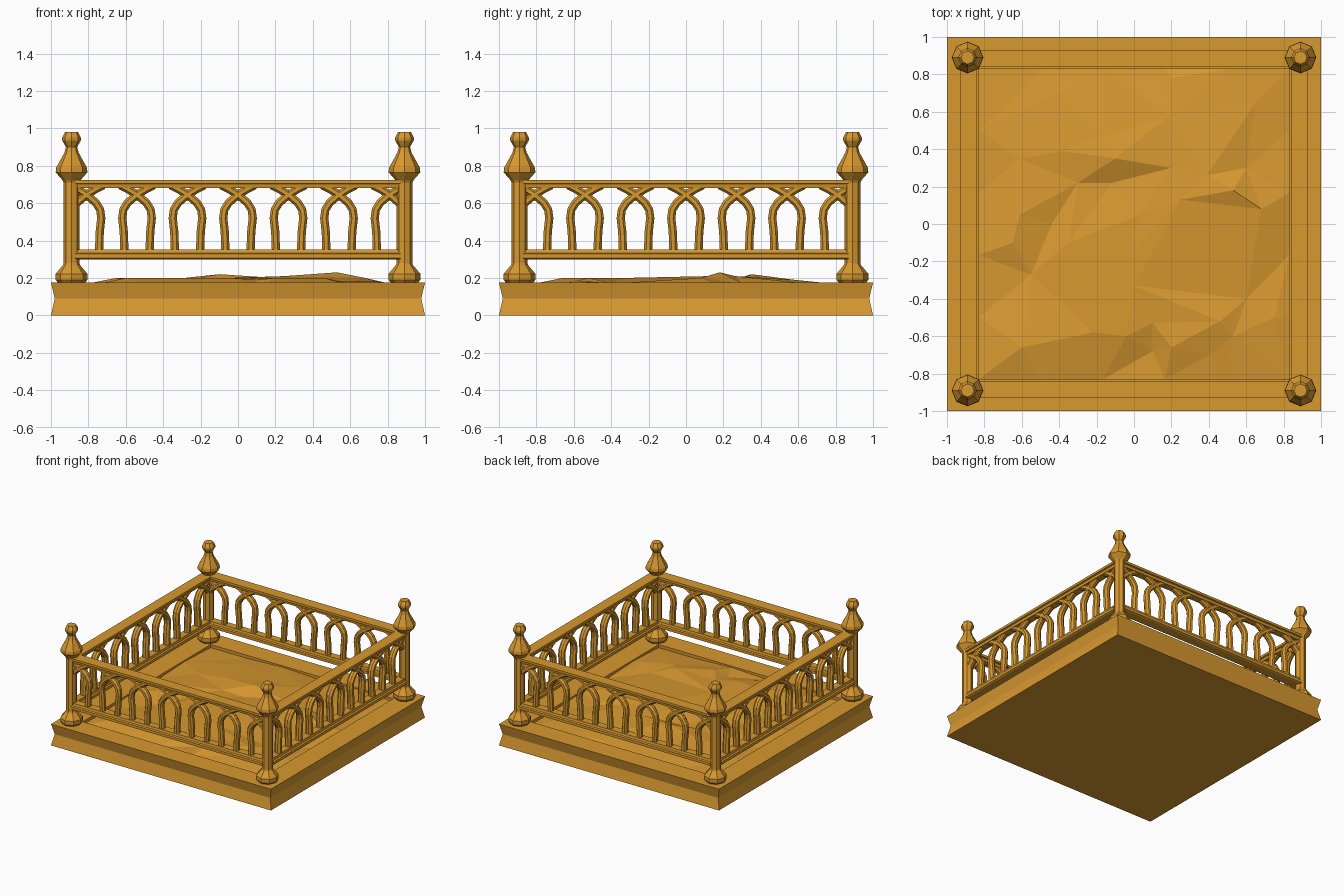
import bpy, bmesh, math
from mathutils import Vector, geometry

cube = bpy.data.objects.get("Cube")
if cube:
    bpy.data.objects.remove(cube, do_unlink=True)

ochre = bpy.data.materials.new("ochre")
ochre.use_nodes = True
ochre.diffuse_color = (0.69, 0.32, 0.03, 1)
ochre.node_tree.nodes["Principled BSDF"].inputs["Base Color"].default_value = (0.69, 0.32, 0.03, 1)


def to_mesh(bm, name, fix_normals=True):
    if fix_normals:
        bmesh.ops.recalc_face_normals(bm, faces=bm.faces[:])
    mesh = bpy.data.meshes.new(name)
    bm.to_mesh(mesh)
    bm.free()
    mesh.materials.append(ochre)
    return mesh


def place(mesh, name, location=(0, 0, 0), turn=0.0):
    obj = bpy.data.objects.new(name, mesh)
    obj.location = location
    obj.rotation_euler.z = turn
    bpy.context.collection.objects.link(obj)
    return obj


def skin(bm, rings):
    """Join rings of points into a closed, capped tube."""
    rings = [[bm.verts.new(p) for p in ring] for ring in rings]
    for a, b in zip(rings, rings[1:]):
        for i in range(len(a)):
            j = (i + 1) % len(a)
            bm.faces.new((a[i], a[j], b[j], b[i]))
    bm.faces.new(rings[0])
    bm.faces.new(rings[-1])


def lathe(profile, sides, phase=0.0):
    bm = bmesh.new()
    angles = [phase + math.tau * i / sides for i in range(sides)]
    skin(bm, [[(r * math.cos(a), r * math.sin(a), z) for a in angles] for r, z in profile])
    return bm


# Plinth: square frame with a pinched outer edge and a sunken floor
plinth = [(1, 0), (0.98, 0.09), (1, 0.175), (0.83, 0.175), (0.83, 0.08)]
root2 = math.sqrt(2)
bm = lathe([(r * root2, z) for r, z in plinth], 4, math.pi / 4)
place(to_mesh(bm, "plinth"), "plinth")

# Rough ground inside the plinth
ground = [Vector(p) for p in (
    (-.61, .35, .18), (-.38, .39, .19), (-.16, .47, .2), (.19, .58, .19),
    (.39, .26, .21), (.53, .18, .23), (.53, -.6, .18), (-.3, .22, .18),
    (-.12, .22, .17), (-.1, .35, .22), (.03, .05, .2), (-.05, -.2, .2),
    (.2, .3, .2), (.25, .13, .21), (-.44, 0, .17), (-.61, .05, .2),
    (-.65, -.1, .2), (-.55, -.27, .17), (-.35, -.1, .2), (0, -.33, .2),
    (-.22, -.58, .2), (-.04, -.6, .2), (-.6, -.66, .2), (.1, -.53, .19),
    (.1, -.68, .16), (.2, -.66, .2), (.46, -.52, .2), (.4, -.7, .17),
    (.68, .08, .2), (.6, -.4, .17), (.6, .3, .17), (.75, -.5, .18),
    (-.4, .7, .17), (.2, .78, .17), (.65, .65, .17))]
steps = 5
for side in range(4):
    a = side * math.pi / 2
    for i in range(steps):
        along = -0.83 + 1.66 * i / steps
        ground.append(Vector((along * math.cos(a) + 0.83 * math.sin(a),
                              along * math.sin(a) - 0.83 * math.cos(a),
                              0.15 + 0.015 * (i % 2))))
flat = geometry.delaunay_2d_cdt([p.xy for p in ground], [], [], 0, 1e-5)
bm = bmesh.new()
verts = [bm.verts.new((p.x, p.y, ground[src[0]].z)) for p, src in zip(flat[0], flat[3])]
for tri in flat[2]:
    face = bm.faces.new([verts[i] for i in tri])
    face.normal_update()
    if face.normal.z < 0:
        face.normal_flip()
place(to_mesh(bm, "ground", False), "ground")

# Corner posts with bulbous feet and finials
post_profile = [(0.07, 0.172), (0.085, 0.19), (0.085, 0.222), (0.045, 0.27), (0.042, 0.28),
                (0.042, 0.71), (0.05, 0.725), (0.085, 0.765), (0.082, 0.79), (0.038, 0.87),
                (0.03, 0.9), (0.05, 0.935), (0.05, 0.95), (0.035, 0.98)]
post = to_mesh(lathe(post_profile, 8), "post")
for x, side in ((-0.89, "right"), (0.89, "left")):
    for y, end in ((-0.89, "front"), (0.89, "back")):
        place(post, f"{end}_{side}_post", (x, y, 0))


def rail(bm, profile):
    """Straight moulded bar; the profile is (half depth, height), mirrored in depth."""
    section = profile + [(-d, z) for d, z in reversed(profile)]
    skin(bm, [[(x, d, z) for d, z in section] for x in (-0.87, 0.87)])


def rib(bm, path):
    """Chamfered bar swept along a path in the railing plane."""
    section = [(.022, -.01), (.022, .01), (.01, .026), (-.01, .026),
               (-.022, .01), (-.022, -.01), (-.01, -.026), (.01, -.026)]
    rings = []
    for i, p in enumerate(path):
        t = (path[min(i + 1, len(path) - 1)] - path[max(i - 1, 0)]).normalized()
        rings.append([(p.x - t.y * w, d, p.y + t.x * w) for w, d in section])
    skin(bm, rings)


# Railing panel: two moulded rails with crossing pointed arches between them
bm = bmesh.new()
rail(bm, [(0.03, 0.682), (0.034, 0.702), (0.046, 0.706), (0.046, 0.725)])
rail(bm, [(0.034, 0.3), (0.046, 0.306), (0.046, 0.328), (0.034, 0.333), (0.03, 0.352)])
curve = [(-.067, .34), (-.071, .45), (-.079, .52), (-.073, .565),
         (-.05, .602), (0, .645), (.05, .676), (.09, .696)]
for k in range(-3, 4):
    for flip in (1, -1):
        rib(bm, [Vector((k * 0.27 + flip * x, z)) for x, z in curve])
railing = to_mesh(bm, "railing")
for i, side in enumerate(("front", "left", "back", "right")):
    a = i * math.pi / 2
    place(railing, side + "_railing", (0.885 * math.sin(a), -0.885 * math.cos(a), 0), a)
